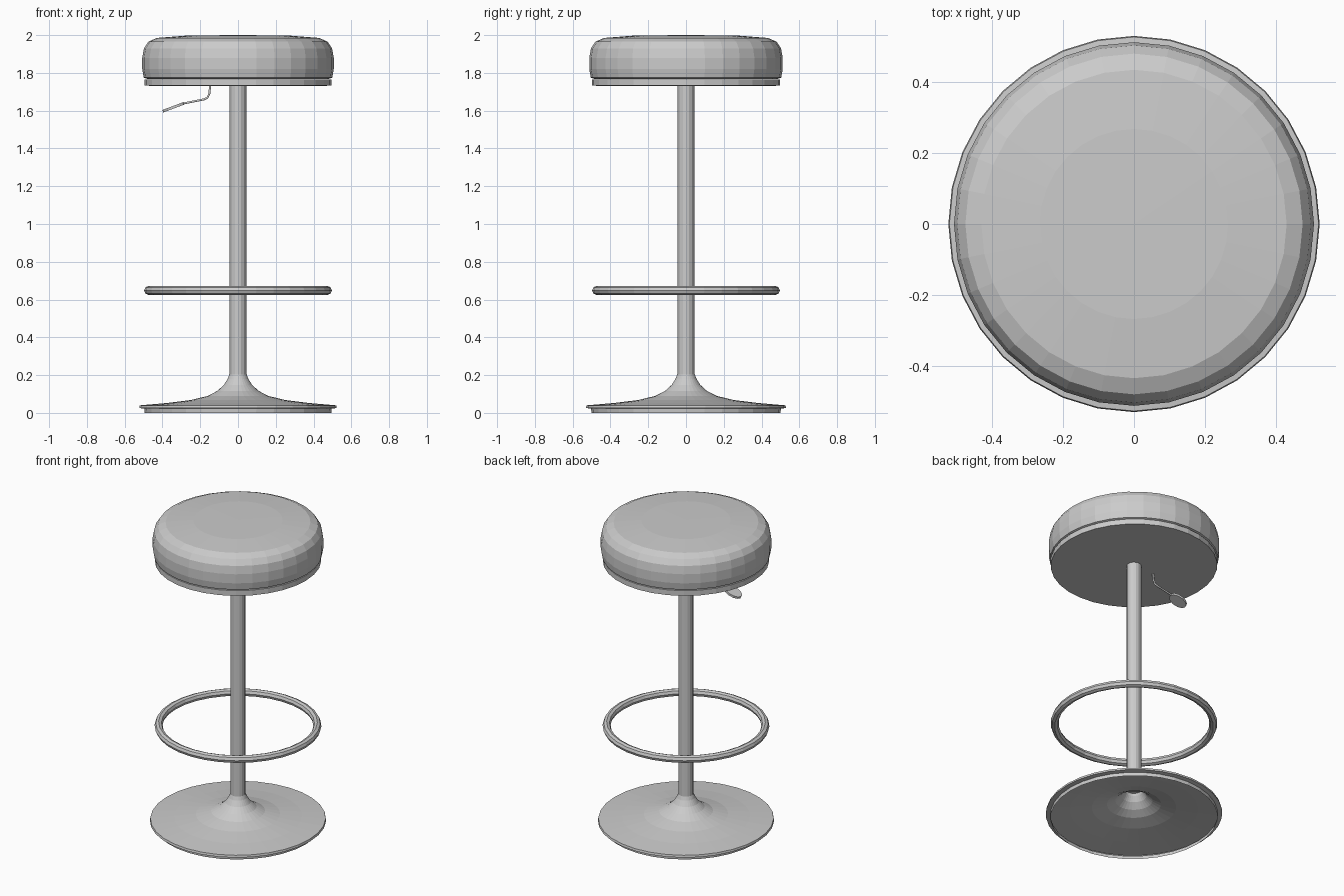
import bpy, bmesh
from math import cos, sin, pi
from mathutils import Matrix, Vector

if "Cube" in bpy.data.objects:
    bpy.data.objects.remove(bpy.data.objects["Cube"])


def make_object(name, bm):
    bmesh.ops.recalc_face_normals(bm, faces=bm.faces)
    mesh = bpy.data.meshes.new(name)
    bm.to_mesh(mesh)
    bm.free()
    obj = bpy.data.objects.new(name, mesh)
    bpy.context.collection.objects.link(obj)
    return obj


def lathe(name, profile, sides, y_scale=1.0):
    """Spin (radius, z) points round z; radius 0 closes to a single point."""
    bm = bmesh.new()
    rings = []
    for r, z in profile:
        if r == 0:
            rings.append([bm.verts.new((0, 0, z))] * sides)
        else:
            rings.append([bm.verts.new((r * cos(2 * pi * i / sides),
                                        r * sin(2 * pi * i / sides) * y_scale, z))
                          for i in range(sides)])
    for a, b in zip(rings, rings[1:]):
        for i in range(sides):
            j = (i + 1) % sides
            bm.faces.new(list(dict.fromkeys((a[i], a[j], b[j], b[i]))))
    return make_object(name, bm)


# Padded seat with rounded edges
lathe("seat_cushion", [(0, 2.0), (0.265, 1.998), (0.43, 1.985), (0.475, 1.965),
                       (0.498, 1.93), (0.507, 1.88), (0.507, 1.82),
                       (0.499, 1.775), (0.48, 1.768), (0, 1.768)], 32, 1.01)

# Flat plate under the cushion
lathe("seat_plate", [(0, 1.766), (0.494, 1.766), (0.494, 1.732), (0, 1.73)], 32, 1.01)

# Central pole
lathe("pole", [(0, 1.735), (0.044, 1.735), (0.044, 0.19), (0, 0.19)], 16)

# Flared base, hollow underneath, with a stepped rim
lathe("base", [(0.046, 0.203), (0.055, 0.18), (0.075, 0.148), (0.11, 0.116),
               (0.16, 0.09), (0.25, 0.068), (0.38, 0.052), (0.52, 0.04),
               (0.523, 0.026), (0.496, 0.022), (0.494, 0.0)], 32, 1.013)

# Foot ring
bpy.ops.mesh.primitive_torus_add(major_segments=32, minor_segments=8,
                                 major_radius=0.473, minor_radius=0.024,
                                 location=(0, 0, 0.648))
bpy.context.object.name = "foot_ring"

# Bent lever rod
curve = bpy.data.curves.new("lever_rod", "CURVE")
curve.dimensions = "3D"
curve.bevel_depth = 0.006
curve.bevel_resolution = 1
curve.use_fill_caps = True
path = [(-0.147, 1.735), (-0.152, 1.69), (-0.162, 1.668), (-0.18, 1.66), (-0.30, 1.636)]
spline = curve.splines.new("POLY")
spline.points.add(len(path) - 1)
for p, (x, z) in zip(spline.points, path):
    p.co = (x, 0, z, 1)
bpy.context.collection.objects.link(bpy.data.objects.new("lever_rod", curve))

# Oval lever paddle, tilted down and outward
bm = bmesh.new()
bmesh.ops.create_cone(bm, cap_ends=True, segments=12, radius1=1, radius2=1, depth=1)
bmesh.ops.transform(bm, verts=bm.verts, matrix=(
    Matrix.Translation(Vector((-0.342, 0, 1.618)))
    @ Matrix.Rotation(-0.36, 4, "Y")
    @ Matrix.Diagonal((0.06, 0.043, 0.014, 1))))
make_object("lever_paddle", bm)
